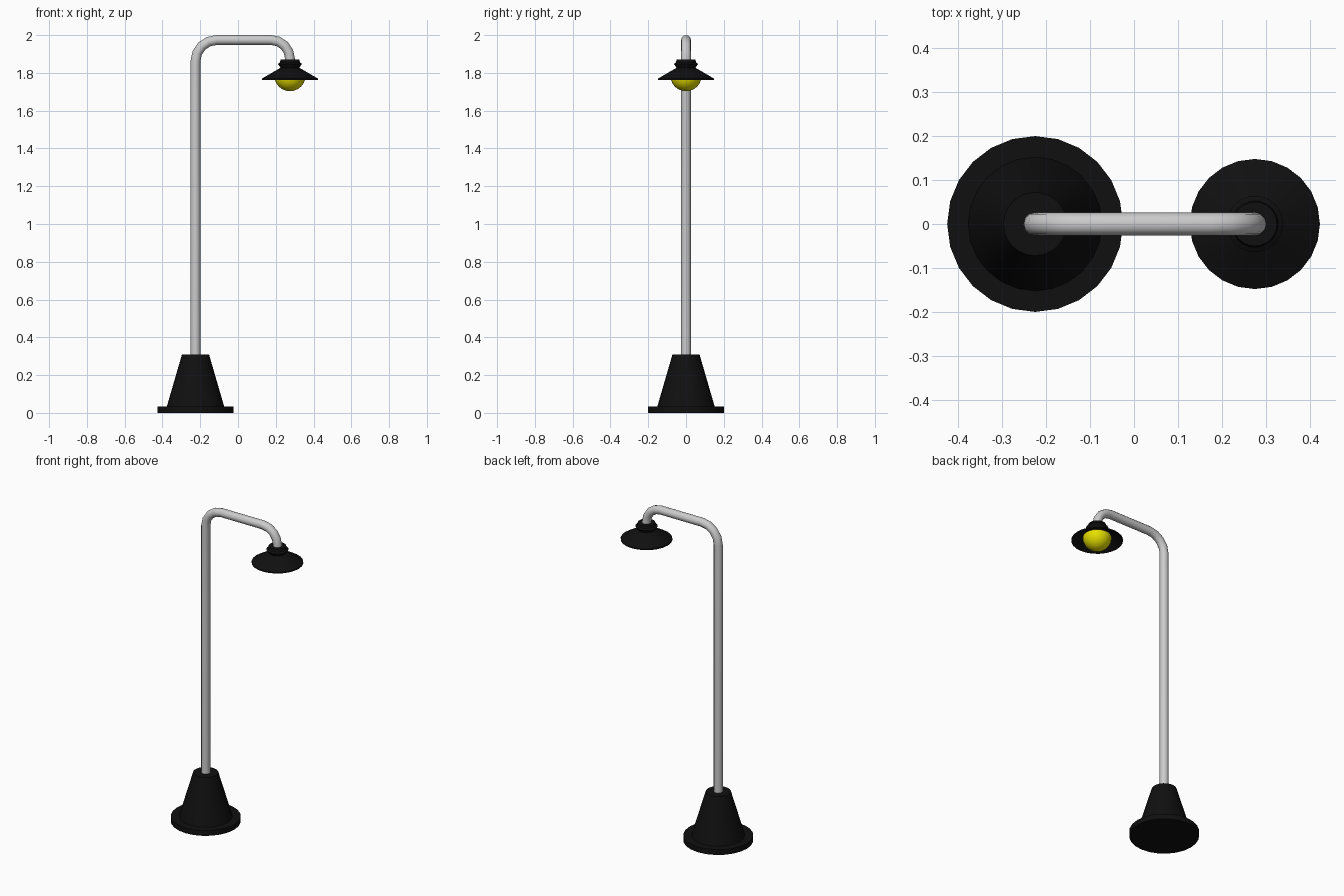
import bpy, bmesh, math
from math import sin, cos, pi

if "Cube" in bpy.data.objects:
    bpy.data.objects.remove(bpy.data.objects["Cube"])

POST_X, LAMP_X = -0.225, 0.275


def material(name, color):
    m = bpy.data.materials.new(name)
    m.diffuse_color = (*color, 1)
    m.use_nodes = True
    m.node_tree.nodes["Principled BSDF"].inputs["Base Color"].default_value = m.diffuse_color
    return m


def smooth(obj, angle):
    bpy.ops.object.select_all(action='DESELECT')
    obj.select_set(True)
    bpy.context.view_layer.objects.active = obj
    bpy.ops.object.shade_smooth_by_angle(angle=math.radians(angle))


def lathe(name, profile, x, mat, sides=24):
    """Revolve (radius, z) points around a vertical axis at x."""
    bm = bmesh.new()
    vs = [bm.verts.new((r, 0, z)) for r, z in profile]
    es = [bm.edges.new(p) for p in zip(vs, vs[1:])]
    bmesh.ops.spin(bm, geom=vs + es, cent=(0, 0, 0), axis=(0, 0, 1),
                   angle=2 * pi, steps=sides, use_duplicate=False)
    bmesh.ops.remove_doubles(bm, verts=bm.verts, dist=1e-4)
    bmesh.ops.recalc_face_normals(bm, faces=bm.faces)
    me = bpy.data.meshes.new(name)
    bm.to_mesh(me)
    bm.free()
    obj = bpy.data.objects.new(name, me)
    bpy.context.collection.objects.link(obj)
    obj.location.x = x
    me.materials.append(mat)
    smooth(obj, 30)
    return obj


black = material("black_metal", (0.005, 0.005, 0.005))
yellow = material("yellow_glass", (0.8, 0.75, 0.0))

# Base: floor disc and tapered foot
lathe("base_disc", [(0, 0), (0.2, 0), (0.2, 0.033), (0, 0.033)], POST_X, black)
lathe("base_cone", [(0, 0.03), (0.153, 0.03), (0.072, 0.308), (0, 0.308)],
      POST_X, black)

# Lamp shade: thin open cone with a flared collar on top
lathe("lamp_shade", [(0, 1.87), (0.05, 1.87), (0.053, 1.855), (0.064, 1.848),
                     (0.05, 1.827), (0.148, 1.77), (0.148, 1.763),
                     (0.05, 1.82), (0, 1.82)], LAMP_X, black)

# Bulb: round below, flattened where it tucks under the shade
R, CZ = 0.083, 1.786
bulb = []
for i in range(13):
    a = -pi / 2 + pi * i / 12
    bulb.append((R * max(cos(a), 0), CZ + R * sin(a) * (1 if a < 0 else 0.3)))
lathe("bulb", bulb, LAMP_X, yellow)

# Post: bent pipe with two rounded corners
Z, RL, RR = 1.974, 0.112, 0.1
path = [(POST_X, 0.29)]
path += [(POST_X + RL - RL * cos(a), Z - RL + RL * sin(a))
         for a in (i * pi / 8 for i in range(5))]
path += [(LAMP_X - RR + RR * sin(a), Z - RR + RR * cos(a))
         for a in (i * pi / 8 for i in range(5))]
path.append((LAMP_X, 1.85))
cu = bpy.data.curves.new("post", 'CURVE')
cu.dimensions = '3D'
cu.bevel_depth = 0.026
cu.bevel_resolution = 4
cu.use_fill_caps = True
sp = cu.splines.new('POLY')
sp.points.add(len(path) - 1)
for p, (x, z) in zip(sp.points, path):
    p.co = (x, 0, z, 1)
post = bpy.data.objects.new("post", cu)
bpy.context.collection.objects.link(post)
bpy.ops.object.select_all(action='DESELECT')
post.select_set(True)
bpy.context.view_layer.objects.active = post
bpy.ops.object.convert(target='MESH')
smooth(bpy.context.object, 40)
